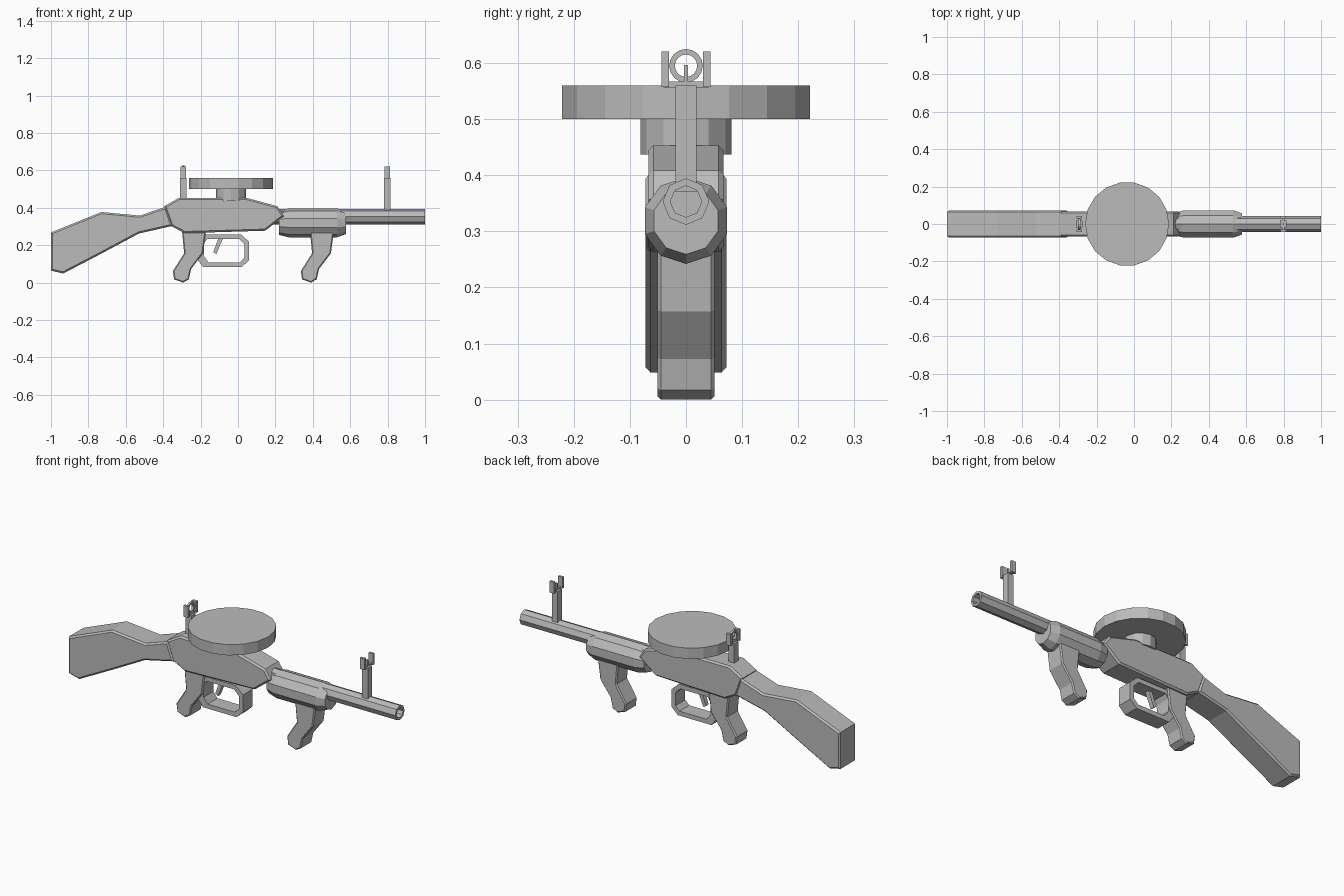
import bpy, bmesh, math

if "Cube" in bpy.data.objects:
    bpy.data.objects.remove(bpy.data.objects["Cube"])

mat = bpy.data.materials.new("plain grey")
mat.diffuse_color = (0.5, 0.5, 0.5, 1)
mat.use_nodes = True
mat.node_tree.nodes["Principled BSDF"].inputs["Base Color"].default_value = mat.diffuse_color


def finish(bm, name):
    bmesh.ops.recalc_face_normals(bm, faces=bm.faces)
    me = bpy.data.meshes.new(name)
    bm.to_mesh(me)
    bm.free()
    me.materials.append(mat)
    ob = bpy.data.objects.new(name, me)
    bpy.context.collection.objects.link(ob)
    return ob


def prism(name, pts, half, bevel=0.0):
    """Side profile in x, z widened to +-half in y, with chamfered cap edges."""
    bm = bmesh.new()
    a = [bm.verts.new((x, -half, z)) for x, z in pts]
    b = [bm.verts.new((x, half, z)) for x, z in pts]
    caps = [bm.faces.new(a), bm.faces.new(b[::-1])]
    n = len(pts)
    for i in range(n):
        j = (i + 1) % n
        bm.faces.new((a[i], a[j], b[j], b[i]))
    bmesh.ops.recalc_face_normals(bm, faces=bm.faces)
    if bevel:
        edges = list({e for f in caps for e in f.edges})
        bmesh.ops.bevel(bm, geom=edges, offset=bevel, segments=1,
                        affect='EDGES', clamp_overlap=True)
    return finish(bm, name)


def rings(name, stations, n, zc, loop=False):
    """Polygonal rings (x, radius) along x, one corner pointing up."""
    bm = bmesh.new()
    rs = []
    for x, r in stations:
        rs.append([bm.verts.new((x, r * math.sin(2 * math.pi * i / n),
                                 zc + r * math.cos(2 * math.pi * i / n)))
                   for i in range(n)])
    pairs = list(zip(rs, rs[1:]))
    if loop:
        pairs.append((rs[-1], rs[0]))
    else:
        bm.faces.new(rs[0])
        bm.faces.new(rs[-1])
    for p, q in pairs:
        for i in range(n):
            j = (i + 1) % n
            bm.faces.new((p[i], p[j], q[j], q[i]))
    return finish(bm, name)


def box(name, x0, x1, y0, y1, z0, z1):
    bm = bmesh.new()
    bmesh.ops.create_cube(bm, size=1)
    for v in bm.verts:
        v.co = (x0 + (v.co.x + .5) * (x1 - x0), y0 + (v.co.y + .5) * (y1 - y0),
                z0 + (v.co.z + .5) * (z1 - z0))
    return finish(bm, name)


def disc(name, x, r, z0, z1, n):
    bm = bmesh.new()
    lo, hi = [[bm.verts.new((x + r * math.cos(2 * math.pi * i / n),
                             r * math.sin(2 * math.pi * i / n), z))
               for i in range(n)] for z in (z0, z1)]
    bm.faces.new(lo)
    bm.faces.new(hi)
    for i in range(n):
        j = (i + 1) % n
        bm.faces.new((lo[i], lo[j], hi[j], hi[i]))
    return finish(bm, name)


# Shoulder stock and receiver
prism("stock", [(-1, .268), (-.73, .377), (-.525, .358), (-.385, .405), (-.35, .303),
                (-.53, .262), (-.73, .155), (-.935, .048), (-1, .064)], .072, .009)
prism("receiver", [(-.395, .408), (-.315, .453), (.045, .453), (.21, .408), (.246, .355),
                   (.145, .277), (-.285, .264), (-.357, .302)], .067, .009)

# Hollow barrel and faceted handguard
rings("barrel", [(.18, .0415), (1, .0415), (1, .028), (.8, .028)], 8, .353)
rings("handguard", [(.218, .064), (.27, .077), (.53, .077), (.577, .06)], 10, .319)

# Two matching grips
grip = [(.385, .275), (.512, .275), (.497, .16), (.433, .075), (.421, .02),
        (.39, .003), (.342, .02), (.336, .065), (.396, .16)]
for name, dx in (("front_grip", 0), ("rear_grip", -.684)):
    prism(name, [(x + dx, z) for x, z in grip], .051, .006).location.z = -.003

# Trigger guard loop
outer = [(-.185, .258), (.015, .258), (.06, .217), (.06, .12), (.02, .083),
         (-.187, .083), (-.222, .13), (-.222, .217)]
inner = [(-.165, .234), (.005, .234), (.035, .205), (.035, .132), (.01, .108),
         (-.158, .108), (-.182, .14), (-.182, .208)]
bm = bmesh.new()
loops = [[bm.verts.new((x, y, z)) for x, z in pts]
         for pts, y in ((outer, -.043), (outer, .043), (inner, .043), (inner, -.043))]
for k in range(4):
    p, q = loops[k], loops[(k + 1) % 4]
    for i in range(8):
        j = (i + 1) % 8
        bm.faces.new((p[i], p[j], q[j], q[i]))
finish(bm, "trigger_guard")
prism("trigger", [(-.1, .25), (-.132, .163), (-.116, .152), (-.075, .25)], .012)

# Drum magazine and its neck
disc("magazine", -.037, .2245, .5, .56, 18)
disc("magazine_neck", -.037, .081, .437, .505, 12)

# Sights: post, crossbar and two side wings each
for name, x, base in (("rear_sight", -.293, .44), ("front_sight", .798, .37)):
    box(name + "_post", x - .018, x + .018, -.019, .019, base, .56)
    box(name + "_crossbar", x - .006, x + .006, -.04, .04, .556, .567)
    for side in (-1, 1):
        box(name + "_wing", x - .014, x + .014, side * .037 - .007,
            side * .037 + .007, .557, .62)
rings("rear_aperture", [(-.299, .03), (-.287, .03), (-.287, .02), (-.299, .02)],
      16, .595, loop=True)
box("front_pin", .793, .803, -.004, .004, .56, .596)
